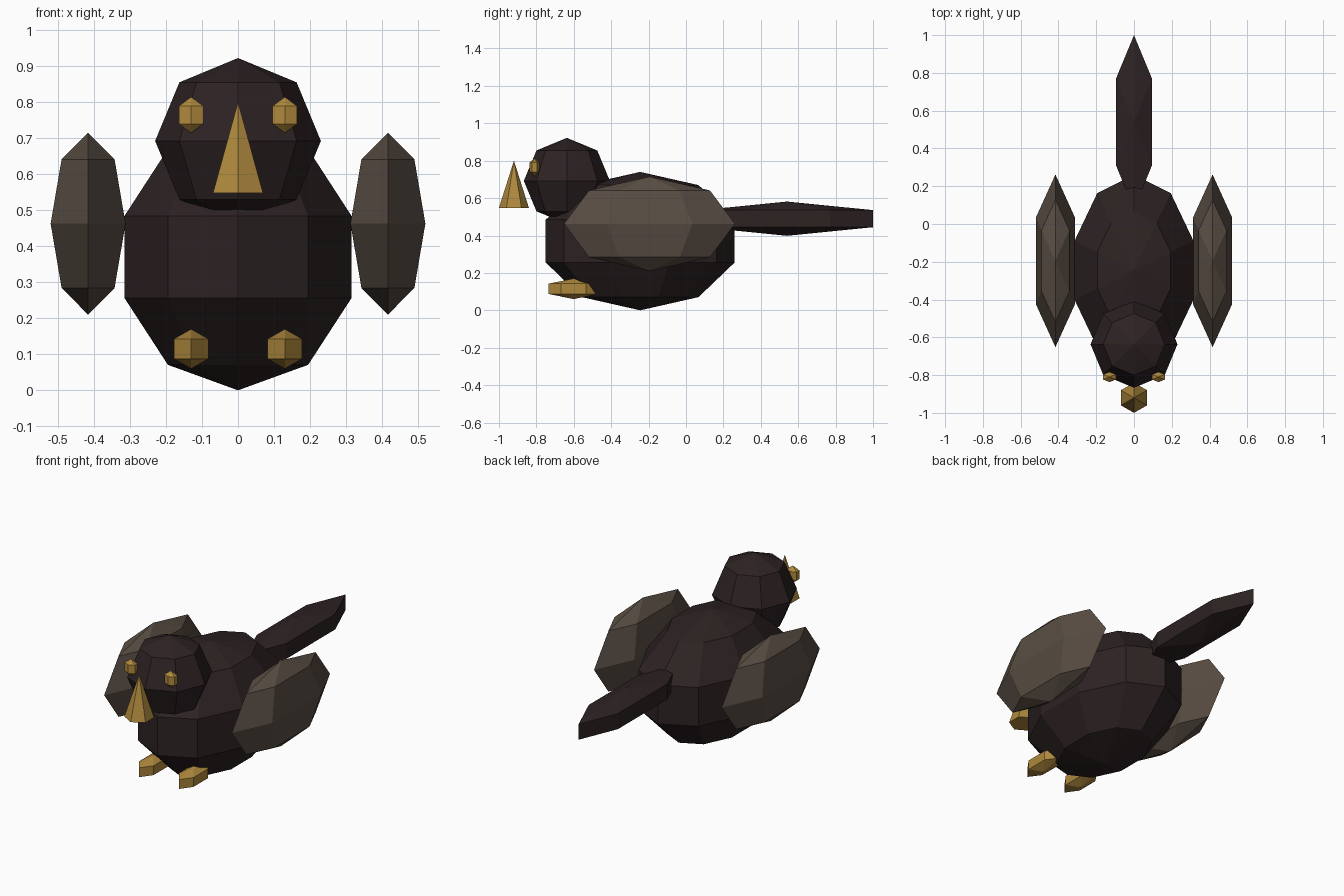
import bpy, bmesh, math

if "Cube" in bpy.data.objects:
    bpy.data.objects.remove(bpy.data.objects["Cube"])


def material(name, rgb):
    m = bpy.data.materials.new(name)
    m.diffuse_color = (*rgb, 1.0)
    m.use_nodes = True
    m.node_tree.nodes["Principled BSDF"].inputs["Base Color"].default_value = m.diffuse_color
    return m


PLUMAGE = material("dark_plumage", (0.026, 0.016, 0.0165))
WING = material("wing_brown", (0.098, 0.074, 0.056))
GOLD = material("gold", (0.43, 0.25, 0.047))


def lathe(name, profile, segments, centre, scale, mat):
    """Spin (radius, height) points about z, first corner facing +y; radius 0 is a pole."""
    bm = bmesh.new()
    rings = []
    for r, z in profile:
        n = segments if r > 0 else 1
        ring = []
        for i in range(n):
            a = math.tau * i / segments
            ring.append(bm.verts.new((scale[0] * r * math.sin(a),
                                      scale[1] * r * math.cos(a),
                                      scale[2] * z)))
        rings.append(ring)
    for low, high in zip(rings, rings[1:]):
        for i in range(segments):
            j = (i + 1) % segments
            if len(low) == 1:
                bm.faces.new((low[0], high[i], high[j]))
            elif len(high) == 1:
                bm.faces.new((low[i], low[j], high[0]))
            else:
                bm.faces.new((low[i], low[j], high[j], high[i]))
    for ring in (rings[0], rings[-1]):
        if len(ring) > 1:
            bm.faces.new(ring)
    bmesh.ops.recalc_face_normals(bm, faces=bm.faces)
    mesh = bpy.data.meshes.new(name)
    bm.to_mesh(mesh)
    bm.free()
    mesh.materials.append(mat)
    ob = bpy.data.objects.new(name, mesh)
    ob.location = centre
    bpy.context.collection.objects.link(ob)
    return ob


def ellipsoid(name, segments, bands, centre, radii, mat):
    """Faceted ball with the given number of latitude bands."""
    profile = [(0, -1)]
    for k in range(1, bands):
        a = math.pi * k / bands
        profile.append((math.sin(a), -math.cos(a)))
    profile.append((0, 1))
    return lathe(name, profile, segments, centre, radii, mat)


# Body, head and tail
ellipsoid("body", 10, 5, (0, -0.245, 0.37), (0.348, 0.531, 0.37), PLUMAGE)
ellipsoid("head", 8, 4, (0, -0.637, 0.692), (0.23, 0.23, 0.23), PLUMAGE)
ellipsoid("tail", 6, 3, (0, 0.54, 0.49), (0.127, 0.531, 0.0915), PLUMAGE)

# Beak: upright six-sided cone in front of the head
lathe("beak", [(1, 0), (0, 1)], 6, (0, -0.92, 0.548), (0.08, 0.08, 0.252), GOLD)

# Paired parts
for side, s in (("left", 1), ("right", -1)):
    ellipsoid(side + "_wing", 6, 4, (s * 0.416, -0.195, 0.4625), (0.12, 0.457, 0.2525), WING)
    ellipsoid(side + "_eye", 6, 3, (s * 0.13, -0.81, 0.764), (0.045, 0.031, 0.05), GOLD)
    ellipsoid(side + "_foot", 6, 3, (s * 0.13, -0.601, 0.115), (0.064, 0.154, 0.055), GOLD)
